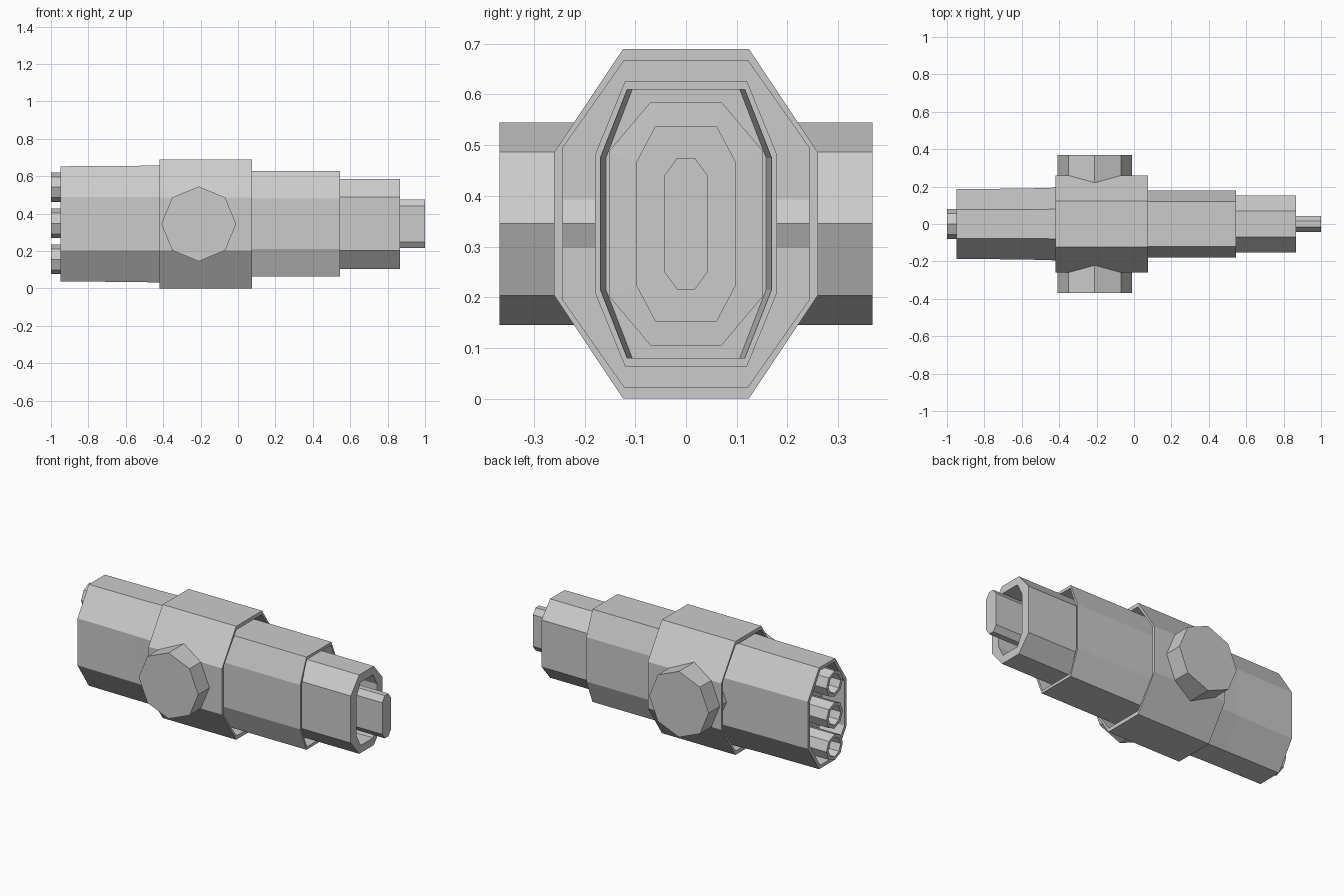
import bpy, bmesh
from math import cos, sin, pi

if "Cube" in bpy.data.objects:
    bpy.data.objects.remove(bpy.data.objects["Cube"])

ZC = 0.345  # height of the long axis


def ring(x, side, top, flat, wall):
    """Stretched octagon across x: half width, half height, half top flat, half side wall."""
    quarter = [(side, wall), (flat, top)]
    pts = quarter + [(-y, z) for y, z in reversed(quarter)]
    pts += [(-y, -z) for y, z in pts]
    return [(x, y, ZC + z) for y, z in pts]


def circle(x, y, z, r, axis):
    pts = [(r * cos(i * pi / 4), r * sin(i * pi / 4)) for i in range(8)]
    if axis == 'X':
        return [(x, y + a, z + b) for a, b in pts]
    return [(x + a, y, z + b) for a, b in pts]


def loft(name, rings):
    """Skin consecutive rings and cap both ends."""
    bm = bmesh.new()
    loops = [[bm.verts.new(p) for p in r] for r in rings]
    for a, b in zip(loops, loops[1:]):
        for i in range(8):
            j = (i + 1) % 8
            bm.faces.new((a[i], a[j], b[j], b[i]))
    bm.faces.new(loops[0][::-1])
    bm.faces.new(loops[-1])
    bmesh.ops.recalc_face_normals(bm, faces=bm.faces)
    mesh = bpy.data.meshes.new(name)
    bm.to_mesh(mesh)
    bm.free()
    obj = bpy.data.objects.new(name, mesh)
    bpy.context.collection.objects.link(obj)
    return obj


# Central collar, recessed at both ends
mid_in = (0.243, 0.322, 0.122, 0.15)
mid_out = (0.26, 0.345, 0.124, 0.141)
loft("central_collar", [
    ring(-0.34, *mid_in), ring(-0.42, *mid_in), ring(-0.42, *mid_out),
    ring(0.075, *mid_out), ring(0.075, *mid_in), ring(-0.03, *mid_in)])

# Rear housing with an open back end
rear_in = (0.165, 0.288, 0.068, 0.135)
loft("rear_housing", [
    ring(-0.80, *rear_in), ring(-0.95, *rear_in),
    ring(-0.95, 0.186, 0.308, 0.077, 0.143),
    ring(-0.57, 0.190, 0.310, 0.078, 0.143),
    ring(-0.30, 0.198, 0.316, 0.080, 0.143)])

# Front housing with a thin open rim
loft("front_housing", [
    ring(-0.06, 0.18, 0.282, 0.12, 0.135),
    ring(0.545, 0.18, 0.282, 0.12, 0.135),
    ring(0.545, 0.169, 0.265, 0.116, 0.13),
    ring(0.44, 0.158, 0.265, 0.106, 0.13)])

# Nose sleeve with a thicker open rim
loft("nose_sleeve", [
    ring(0.42, 0.152, 0.24, 0.07, 0.143),
    ring(0.865, 0.152, 0.24, 0.07, 0.143),
    ring(0.867, 0.098, 0.192, 0.06, 0.12),
    ring(0.70, 0.098, 0.192, 0.06, 0.12)])

# Inner nose bar
loft("nose_bar", [ring(x, 0.042, 0.13, 0.017, 0.096) for x in (0.68, 1.0)])

# Three hollow exhaust tubes at the back
for i, z in enumerate((0.155, 0.348, 0.541)):
    loft(f"exhaust_tube_{i + 1}", [
        circle(x, 0, z, r, 'X')
        for x, r in ((-0.82, 0.058), (-1.0, 0.058), (-1.0, 0.079), (-0.78, 0.079))])

# Octagonal side drum running through the collar
loft("side_drum", [circle(-0.21, y, ZC, 0.2, 'Y') for y in (-0.368, 0.368)])
